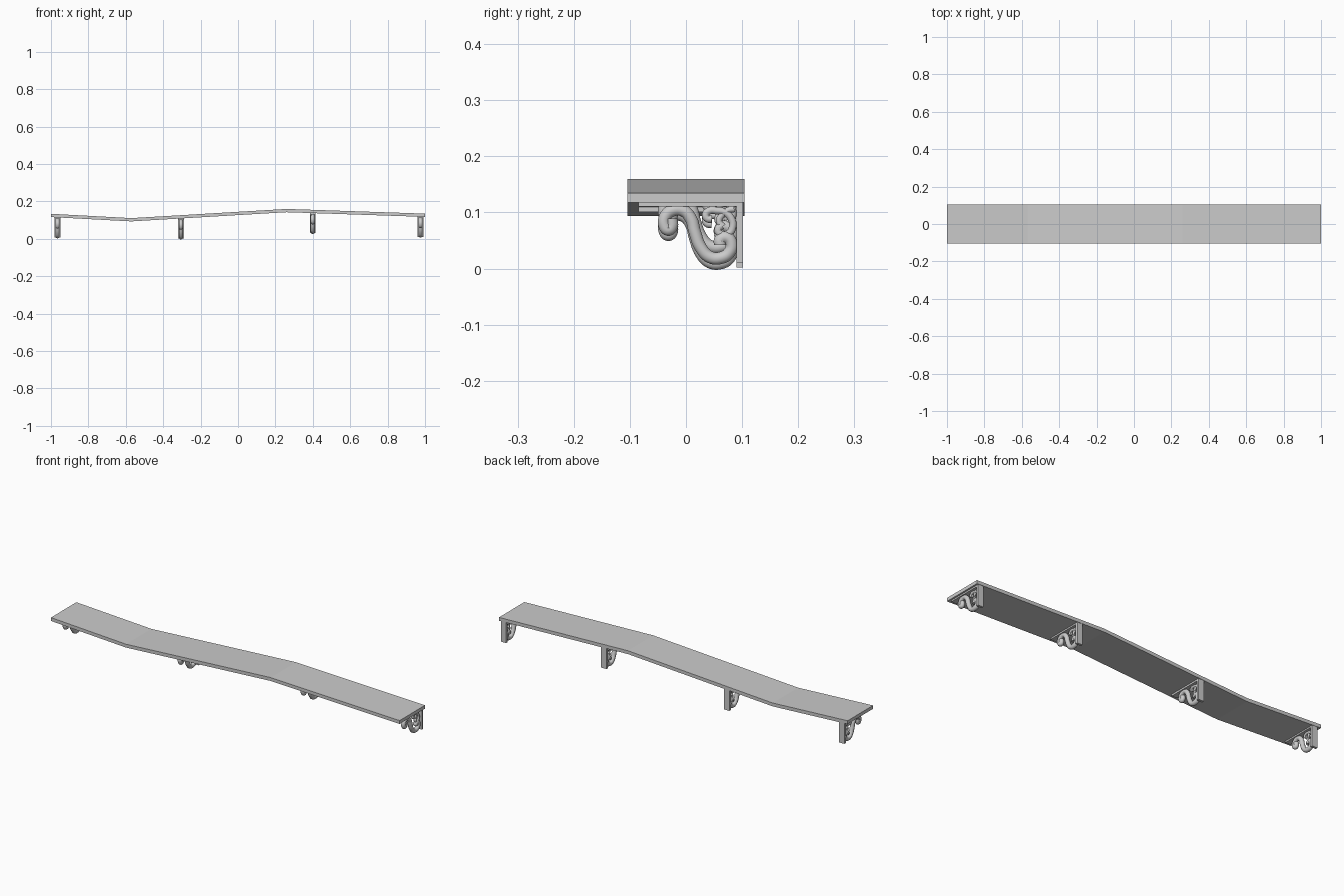
import bpy, bmesh
from mathutils import Vector

if "Cube" in bpy.data.objects:
    bpy.data.objects.remove(bpy.data.objects["Cube"])

HALF_Y, THICK = 0.104, 0.0175
TOP = [(-1, 0.134), (-0.57, 0.111), (0.26, 0.16), (1, 0.135)]


def add_object(name, mesh):
    ob = bpy.data.objects.new(name, mesh)
    bpy.context.collection.objects.link(ob)
    return ob


def underside(x):
    for (x0, z0), (x1, z1) in zip(TOP, TOP[1:]):
        if x0 <= x <= x1:
            return z0 + (z1 - z0) * (x - x0) / (x1 - x0) - THICK


# Bent shelf board: profile extruded along y
bm = bmesh.new()
profile = TOP + [(x, z - THICK) for x, z in reversed(TOP)]
n = len(TOP)
front = [bm.verts.new((x, -HALF_Y, z)) for x, z in profile]
back = [bm.verts.new((x, HALF_Y, z)) for x, z in profile]
for i in range(2 * n):
    j = (i + 1) % (2 * n)
    bm.faces.new((front[i], front[j], back[j], back[i]))
for i in range(n - 1):
    for side in (front, back):
        bm.faces.new((side[i], side[i + 1], side[2 * n - 2 - i], side[2 * n - 1 - i]))
bmesh.ops.recalc_face_normals(bm, faces=bm.faces)
mesh = bpy.data.meshes.new("shelf_board")
bm.to_mesh(mesh)
bm.free()
add_object("shelf_board", mesh)


def box_mesh(name, lo, hi):
    bm = bmesh.new()
    bmesh.ops.create_cube(bm, size=1)
    lo, hi = Vector(lo), Vector(hi)
    for v in bm.verts:
        v.co = (lo + hi) / 2 + v.co * (hi - lo)
    me = bpy.data.meshes.new(name)
    bm.to_mesh(me)
    bm.free()
    return me


def scroll_mesh(name, pts, radius):
    """Round iron bar following (y, z) points, in hundredths of a unit."""
    cu = bpy.data.curves.new(name, 'CURVE')
    cu.dimensions = '3D'
    cu.bevel_depth = radius
    cu.bevel_resolution = 3
    cu.use_fill_caps = True
    cu.resolution_u = 6
    sp = cu.splines.new('BEZIER')
    sp.bezier_points.add(len(pts) - 1)
    for p, (y, z) in zip(sp.bezier_points, pts):
        p.co = (0, y / 100, z / 100)
        p.handle_left_type = p.handle_right_type = 'AUTO'
    tmp = add_object(name + "_curve", cu)
    bpy.context.view_layer.update()
    dg = bpy.context.evaluated_depsgraph_get()
    me = bpy.data.meshes.new_from_object(tmp.evaluated_get(dg))
    bpy.data.objects.remove(tmp)
    for p in me.polygons:
        p.use_smooth = len(p.vertices) == 4
    return me


# Bracket parts, measured from the shelf underside (z = 0) downwards
parts = {
    "wall_bar": box_mesh("wall_bar", (-0.015, 0.09, -0.107), (0.015, 0.102, 0.001)),
    "top_bar": box_mesh("top_bar", (-0.015, -0.085, -0.008), (0.015, 0.102, 0.001)),
    "main_scroll": scroll_mesh("main_scroll", [
        (-2.6, -2.9), (-2.6, -4.5), (-3.2, -4.9), (-3.8, -4.2), (-3.7, -2.6),
        (-2.5, -1.5), (-0.5, -1.5), (0.9, -3.0), (1.6, -5.4), (2.7, -8.2),
        (4.3, -9.8), (6.3, -9.9), (7.7, -9.0), (8.1, -7.4), (7.2, -6.3),
        (6.1, -6.7), (6.1, -7.6)], 0.0115),
    "upper_scroll": scroll_mesh("upper_scroll", [
        (4.6, -3.0), (3.8, -2.9), (3.5, -2.2), (4.2, -1.5), (5.4, -1.5),
        (6.9, -1.8), (8.1, -3.0), (8.3, -4.4), (7.6, -5.6), (6.2, -5.7),
        (5.7, -4.8), (6.4, -4.2)], 0.007),
    "corner_scroll": scroll_mesh("corner_scroll", [
        (8.6, -1.2), (7.6, -1.4), (6.4, -2.3), (5.9, -3.5), (6.6, -4.3)], 0.006),
}

# Four brackets share the same meshes
for i, x in enumerate((-0.965, -0.305, 0.40, 0.976), 1):
    for name, me in parts.items():
        ob = add_object(f"bracket_{i}_{name}", me)
        ob.location = (x, 0, underside(x))
